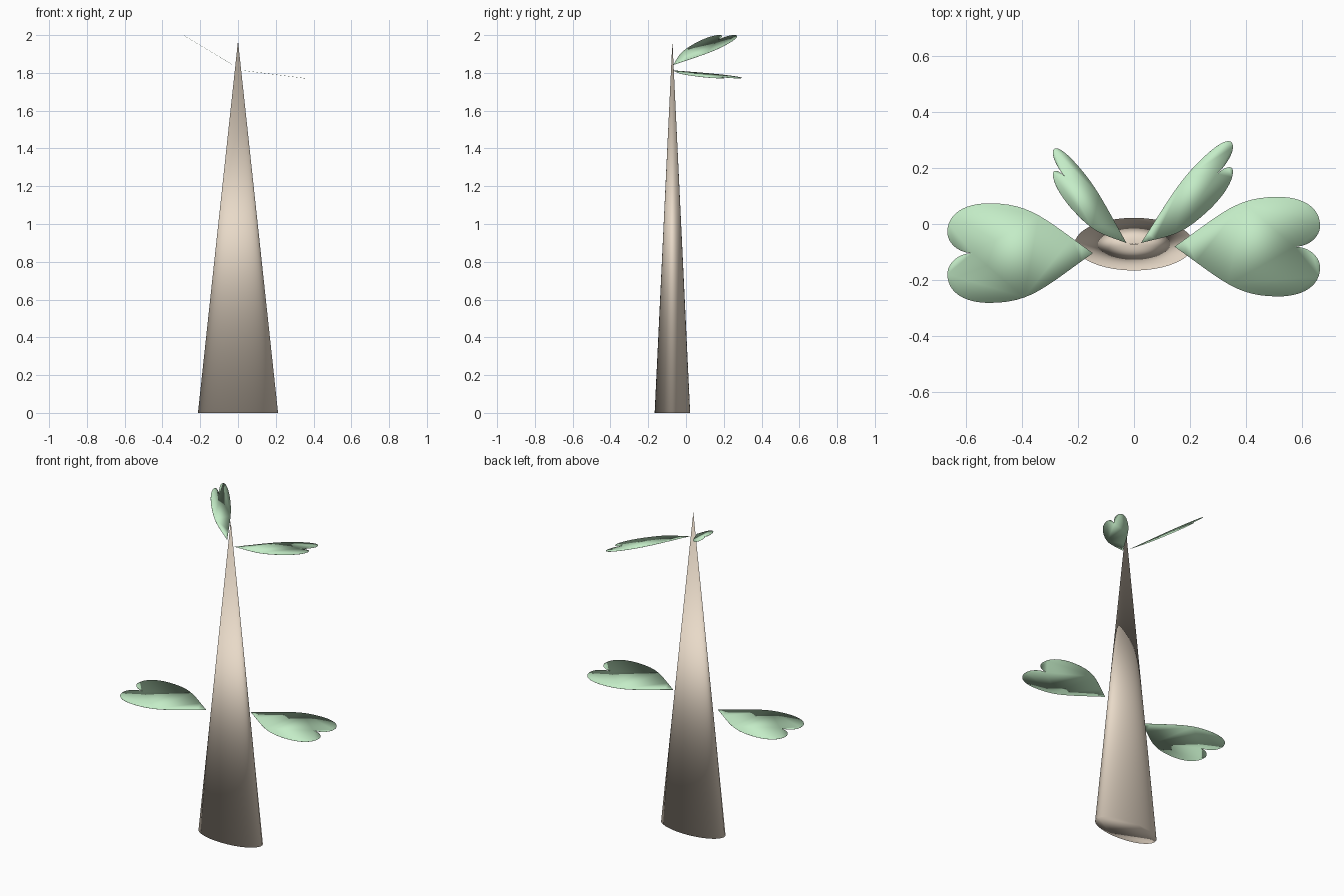
import bpy, bmesh
from mathutils import Vector
from mathutils.geometry import interpolate_bezier

if "Cube" in bpy.data.objects:
    bpy.data.objects.remove(bpy.data.objects["Cube"])


def material(name, color):
    m = bpy.data.materials.new(name)
    m.diffuse_color = (*color, 1)
    m.use_nodes = True
    m.node_tree.nodes["Principled BSDF"].inputs["Base Color"].default_value = m.diffuse_color
    return m


def finish(name, bm, mat):
    bmesh.ops.recalc_face_normals(bm, faces=bm.faces)
    for f in bm.faces:
        f.smooth = True
    me = bpy.data.meshes.new(name)
    bm.to_mesh(me)
    bm.free()
    me.materials.append(mat)
    ob = bpy.data.objects.new(name, me)
    bpy.context.collection.objects.link(ob)
    return ob


bark = material("bark", (0.81, 0.70, 0.58))
green = material("leaf_green", (0.55, 0.84, 0.57))

# Trunk: tall cone with an elliptical footprint, smooth over its base edge
bm = bmesh.new()
bmesh.ops.create_cone(bm, cap_ends=True, segments=64, radius1=1, radius2=0, depth=1)
bmesh.ops.remove_doubles(bm, verts=bm.verts, dist=1e-4)
bmesh.ops.translate(bm, verts=bm.verts, vec=(0, 0, 0.5))
bmesh.ops.scale(bm, verts=bm.verts, vec=(0.212, 0.094, 1.97))
bmesh.ops.translate(bm, verts=bm.verts, vec=(0, -0.072, 0))
finish("trunk", bm, bark)

# Heart outline: one half as Bezier spans from notch to stem, then mirrored
SPANS = [((0.43, 0), (0.48, 0), (0.52, 0.035), (0.52, 0.075)),
         ((0.52, 0.075), (0.52, 0.14), (0.46, 0.178), (0.37, 0.178)),
         ((0.37, 0.178), (0.22, 0.178), (0.17, 0.12), (0, 0))]
half = []
for span in SPANS:
    pts = interpolate_bezier(*[Vector((x, y, 0)) for x, y in span], 13)
    half += [(p.x, p.y) for p in pts[:-1]]
heart = half + [(0, 0)] + [(u, -v) for u, v in reversed(half[1:])]


# Paper-thin leaf: 'along' is the stem-to-notch axis, 'across' the width axis
def leaf(name, base, along, across):
    base, along, across = Vector(base), Vector(along), Vector(across)
    bm = bmesh.new()
    offset = along.cross(across).normalized() * 0.0005
    rims = [[bm.verts.new(base + along * u + across * v + offset * s) for u, v in heart]
            for s in (1, -1)]
    bm.faces.new(rims[0])
    bm.faces.new(rims[1][::-1])
    n = len(heart)
    for i in range(n):
        j = (i + 1) % n
        bm.faces.new((rims[0][j], rims[0][i], rims[1][i], rims[1][j]))
    finish(name, bm, green)


leaf("lower_leaf_right", (0.145, -0.081, 0.82), (1, 0, 0), (0, 1, 0))
leaf("lower_leaf_left", (-0.147, -0.104, 0.765), (-1, 0, 0), (0, 1, 0))
leaf("upper_leaf_right", (0.025, -0.068, 1.813), (0.632, 0.575, -0.08), (0, 0.58, 0))
leaf("upper_leaf_left", (-0.027, -0.068, 1.842), (-0.505, 0.545, 0.304), (0, 0.5, 0))
